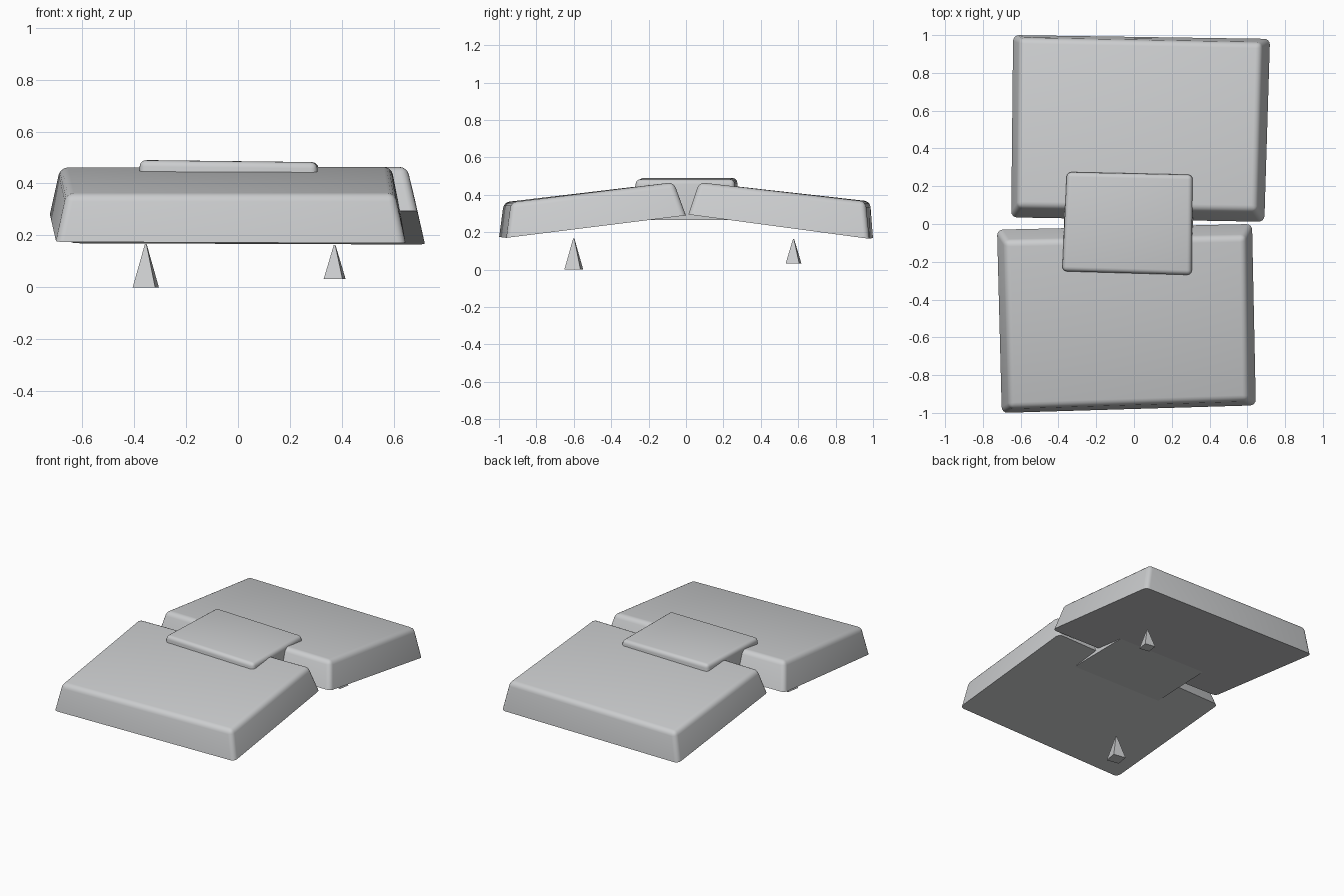
import bpy, bmesh
from mathutils import Vector, Matrix

if "Cube" in bpy.data.objects:
    bpy.data.objects.remove(bpy.data.objects["Cube"], do_unlink=True)

stone = bpy.data.materials.new("stone_grey")
stone.use_nodes = True
colour = (0.6, 0.61, 0.62, 1)
stone.diffuse_color = colour
stone.node_tree.nodes["Principled BSDF"].inputs["Base Color"].default_value = colour


def finish(name, bm):
    bmesh.ops.recalc_face_normals(bm, faces=bm.faces)
    mesh = bpy.data.meshes.new(name)
    bm.to_mesh(mesh)
    bm.free()
    mesh.materials.append(stone)
    obj = bpy.data.objects.new(name, mesh)
    bpy.context.collection.objects.link(obj)
    return obj


def slab(name, bottom, top, round_top):
    """Tapered block from two rings of four corners, softened except below."""
    bm = bmesh.new()
    low = [bm.verts.new(p) for p in bottom]
    high = [bm.verts.new(p) for p in top]
    bm.faces.new(low)
    bm.faces.new(high)
    for i in range(4):
        j = (i + 1) % 4
        bm.faces.new((low[i], low[j], high[j], high[i]))
    edges = [e for e in bm.edges if any(v in high for v in e.verts)]
    bmesh.ops.bevel(bm, geom=edges, offset=round_top, segments=4,
                    profile=0.5, affect='EDGES')
    obj = finish(name, bm)
    bpy.ops.object.select_all(action='DESELECT')
    obj.select_set(True)
    bpy.context.view_layer.objects.active = obj
    bpy.ops.object.shade_smooth_by_angle(angle=0.6)


# Two large slabs leaning against each other; corners run front left of view round
slab("front_slab",
     [(-0.70, -1.0, 0.175), (0.645, -0.96, 0.17), (0.625, 0.0, 0.29), (-0.725, -0.03, 0.285)],
     [(-0.66, -0.975, 0.36), (0.605, -0.935, 0.36), (0.59, -0.065, 0.467), (-0.685, -0.09, 0.465)],
     0.03)
slab("back_slab",
     [(-0.65, 0.035, 0.295), (0.69, 0.012, 0.295), (0.72, 0.98, 0.165), (-0.64, 1.0, 0.17)],
     [(-0.615, 0.09, 0.465), (0.65, 0.07, 0.467), (0.675, 0.96, 0.365), (-0.605, 0.985, 0.365)],
     0.03)

# Joining block over the gap
slab("joining_block",
     [(-0.38, -0.25, 0.265), (0.31, -0.27, 0.265), (0.315, 0.265, 0.265), (-0.36, 0.275, 0.265)],
     [(-0.38, -0.25, 0.49), (0.305, -0.27, 0.482), (0.31, 0.26, 0.482), (-0.355, 0.275, 0.49)],
     0.025)


# Small four-sided spikes underneath
def spike(name, x, y, base, tip, radius):
    bm = bmesh.new()
    bmesh.ops.create_cone(bm, cap_ends=True, segments=4, radius1=radius,
                          radius2=0.004, depth=tip - base)
    bmesh.ops.rotate(bm, verts=bm.verts, cent=Vector(),
                     matrix=Matrix.Rotation(0.62, 3, 'Z'))
    bmesh.ops.translate(bm, verts=bm.verts, vec=(x, y, (base + tip) / 2))
    finish(name, bm)


spike("front_spike", -0.355, -0.60, 0.0, 0.167, 0.062)
spike("back_spike", 0.372, 0.575, 0.032, 0.163, 0.052)
